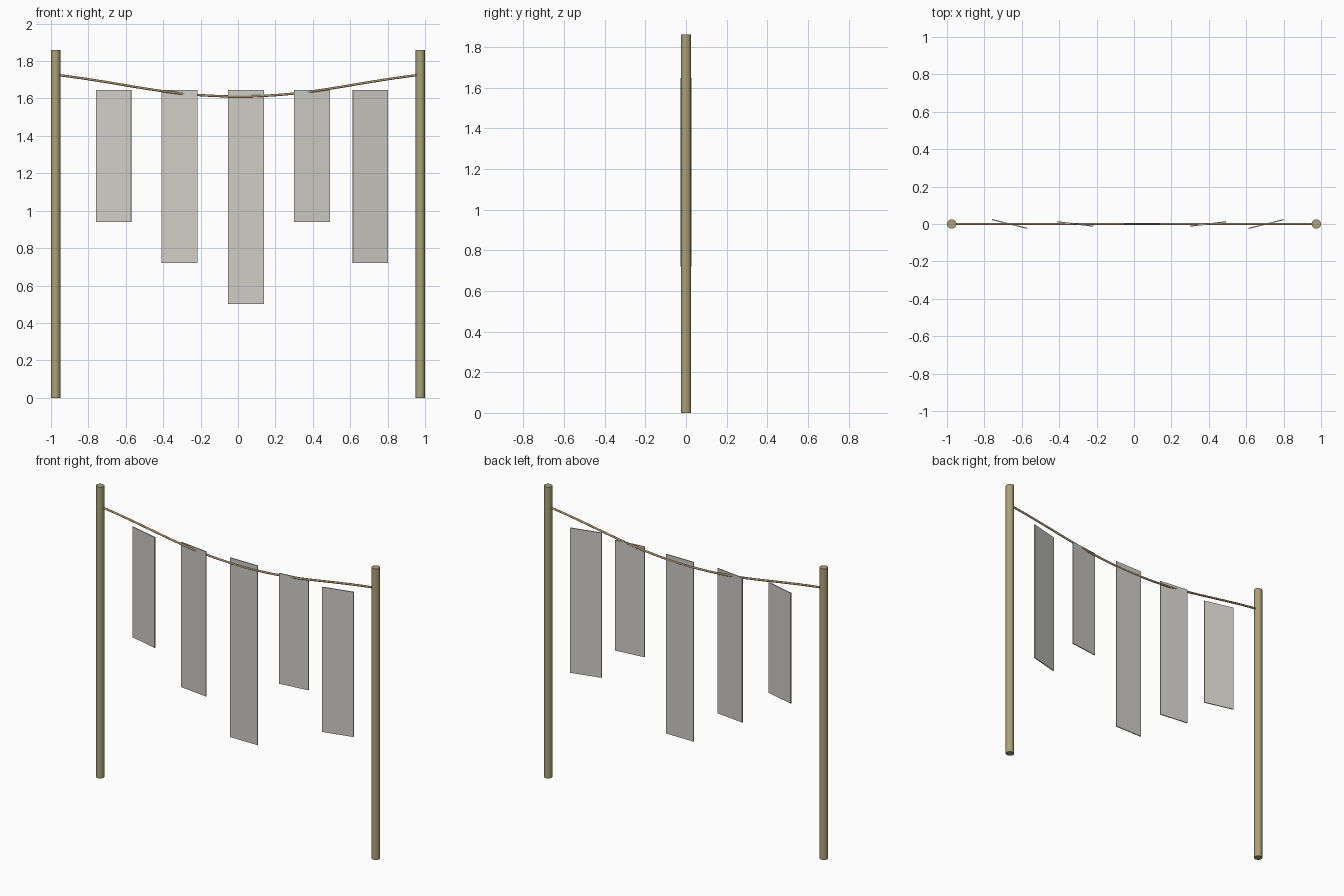
import bpy
from math import radians

if "Cube" in bpy.data.objects:
    bpy.data.objects.remove(bpy.data.objects["Cube"])


def material(name, color):
    mat = bpy.data.materials.new(name)
    mat.diffuse_color = color
    mat.use_nodes = True
    mat.node_tree.nodes["Principled BSDF"].inputs["Base Color"].default_value = mat.diffuse_color
    return mat


wood = material("wood", (0.40, 0.36, 0.18, 1))
fibre = material("fibre", (0.40, 0.28, 0.14, 1))
glass = material("frosted_sheet", (0.62, 0.61, 0.57, 0.6))

POST_X, POST_R, POST_H = 0.975, 0.025, 1.86

# Two upright round posts
for side, name in ((-1, "left_post"), (1, "right_post")):
    bpy.ops.mesh.primitive_cylinder_add(
        vertices=24, radius=POST_R, depth=POST_H,
        location=(side * POST_X, 0, POST_H / 2))
    post = bpy.context.object
    post.name = name
    post.data.materials.append(wood)
    bpy.ops.object.shade_smooth_by_angle(angle=radians(40))

# Sagging rope strung between the posts
curve = bpy.data.curves.new("rope", "CURVE")
curve.dimensions = "3D"
curve.bevel_depth = 0.0065
curve.bevel_resolution = 3
curve.resolution_u = 16
curve.use_fill_caps = True
spline = curve.splines.new("BEZIER")
spline.bezier_points.add(2)
for point, co in zip(spline.bezier_points,
                     ((-POST_X, 0, 1.727), (0, 0, 1.611), (POST_X, 0, 1.727))):
    point.co = co
    point.handle_left_type = point.handle_right_type = "AUTO"
rope = bpy.data.objects.new("rope", curve)
rope.data.materials.append(fibre)
bpy.context.collection.objects.link(rope)

# Thin hanging panels, each turned a little about the vertical:
# centre x, bottom z, turn in degrees
PANEL_TOP, PANEL_W, PANEL_T = 1.646, 0.194, 0.006
panels = ((-0.665, 0.94, -14), (-0.312, 0.72, -7), (0.043, 0.50, 0),
          (0.395, 0.94, 7), (0.707, 0.72, 14))
for i, (x, bottom, turn) in enumerate(panels, 1):
    bpy.ops.mesh.primitive_cube_add(
        size=1, location=(x, 0, (PANEL_TOP + bottom) / 2),
        rotation=(0, 0, radians(turn)))
    panel = bpy.context.object
    panel.name = f"hanging_panel_{i}"
    panel.scale = (PANEL_W, PANEL_T, PANEL_TOP - bottom)
    panel.data.materials.append(glass)
